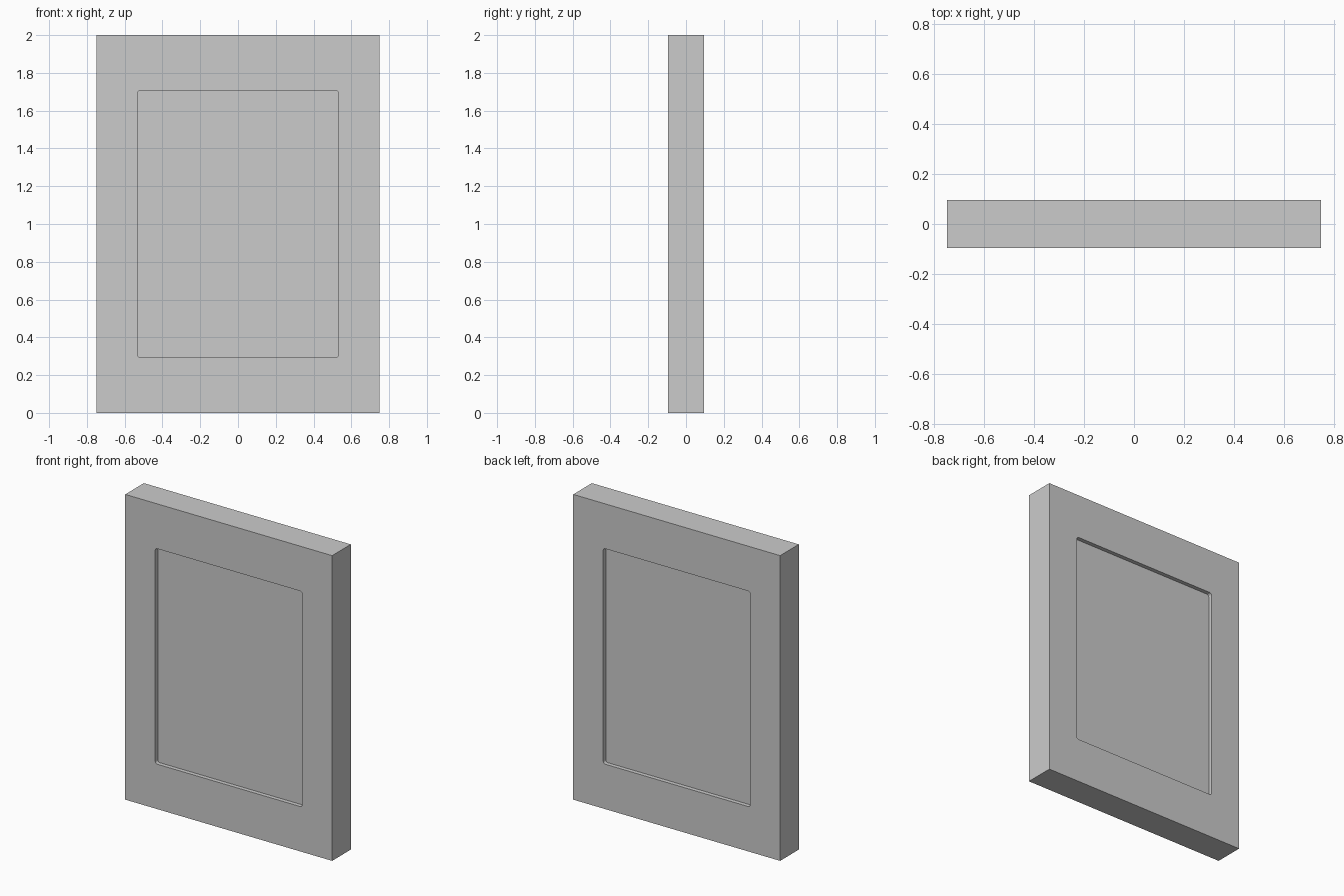
import bpy, bmesh

if "Cube" in bpy.data.objects:
    bpy.data.objects.remove(bpy.data.objects["Cube"])

W, T, H = 1.5, 0.193, 2.0        # panel size
RW, RH, R = 1.066, 1.412, 0.016  # recess size and corner radius
DEPTH = 0.027                    # recess depth


def box(name, size, loc, corner=0.0):
    """Box mesh; optionally rounds the four edges running along y."""
    bm = bmesh.new()
    bmesh.ops.create_cube(bm, size=1.0)
    bmesh.ops.scale(bm, vec=size, verts=bm.verts)
    if corner:
        edges = [e for e in bm.edges
                 if abs(e.verts[0].co.y - e.verts[1].co.y) > 1e-4]
        bmesh.ops.bevel(bm, geom=edges, offset=corner, segments=4,
                        profile=0.5, affect='EDGES')
    mesh = bpy.data.meshes.new(name)
    bm.to_mesh(mesh)
    bm.free()
    ob = bpy.data.objects.new(name, mesh)
    ob.location = loc
    bpy.context.collection.objects.link(ob)
    return ob


# Main slab
panel = box("panel", (W, T, H), (0, 0, H / 2))

# Shallow rounded recess on the front and the back
for side, label in ((-1, "front"), (1, "back")):
    cutter = box(label + "_recess_cutter", (RW, 2 * DEPTH, RH),
                 (0, side * T / 2, H / 2), R)
    cutter.hide_render = True
    cutter.display_type = 'WIRE'
    mod = panel.modifiers.new(label + "_recess", 'BOOLEAN')
    mod.operation = 'DIFFERENCE'
    mod.solver = 'EXACT'
    mod.object = cutter
